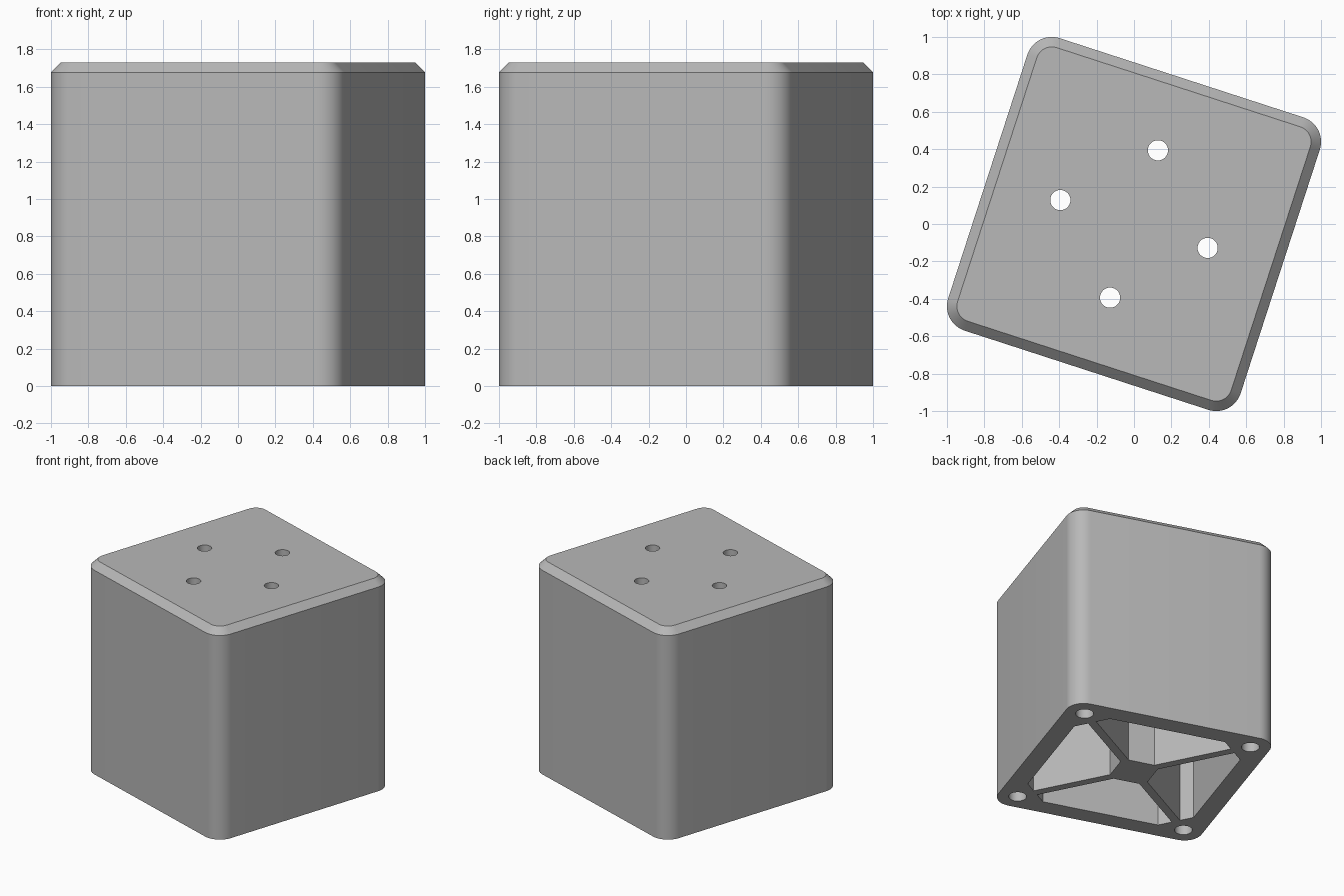
import bpy
import bmesh
from math import pi, cos, sin, radians

UNIT = 0.137            # corner radius, used as the module for all sizes
HEIGHT = 1.73
CHAMFER = 0.053
PLATE = 0.137           # thickness of the top plate
TURN = radians(-18)

cube = bpy.data.objects.get("Cube")
if cube:
    bpy.data.objects.remove(cube, do_unlink=True)

grey = bpy.data.materials.new("light grey")
grey.use_nodes = True
colour = (0.48, 0.48, 0.48, 1)
grey.diffuse_color = colour
grey.node_tree.nodes["Principled BSDF"].inputs["Base Color"].default_value = colour


def rounded_square(centre, radius, steps=12):
    """Outline of a square with rounded corners."""
    points = []
    for corner in range(4):
        mid = pi / 4 + corner * pi / 2
        cx, cy = centre * 2 ** 0.5 * cos(mid), centre * 2 ** 0.5 * sin(mid)
        for i in range(steps + 1):
            a = corner * pi / 2 + i / steps * pi / 2
            points.append((cx + radius * cos(a), cy + radius * sin(a)))
    return points


def circle(x, y, radius, steps=40):
    return [(x + radius * cos(2 * pi * i / steps), y + radius * sin(2 * pi * i / steps))
            for i in range(steps)]


def turned(points, quarter):
    c, s = cos(quarter * pi / 2), sin(quarter * pi / 2)
    return [(x * c - y * s, x * s + y * c) for x, y in points]


def loft(bm, rings):
    """Closed solid through (outline, height) rings, listed bottom to top."""
    loops = [[bm.verts.new((x, y, z)) for x, y in pts] for pts, z in rings]
    bm.faces.new(loops[0][::-1])
    bm.faces.new(loops[-1])
    for low, high in zip(loops, loops[1:]):
        for i in range(len(low)):
            j = (i + 1) % len(low)
            bm.faces.new((low[i], low[j], high[j], high[i]))


def make_object(name, bm):
    bmesh.ops.recalc_face_normals(bm, faces=bm.faces)
    mesh = bpy.data.meshes.new(name)
    bm.to_mesh(mesh)
    bm.free()
    mesh.materials.append(grey)
    obj = bpy.data.objects.new(name, mesh)
    bpy.context.collection.objects.link(obj)
    return obj


def select_only(obj):
    bpy.ops.object.select_all(action="DESELECT")
    obj.select_set(True)
    bpy.context.view_layer.objects.active = obj


def cut(body, name, solids):
    """Subtract a set of separate prisms from the body."""
    bm = bmesh.new()
    for outline, bottom, top in solids:
        loft(bm, [(outline, bottom), (outline, top)])
    cutter = make_object(name, bm)
    cutter.hide_render = True
    mod = body.modifiers.new(name, "BOOLEAN")
    mod.operation = "DIFFERENCE"
    mod.solver = "EXACT"
    mod.object = cutter
    select_only(body)
    bpy.ops.object.modifier_apply(modifier=mod.name)
    bpy.data.objects.remove(cutter, do_unlink=True)


# Outer block with rounded corners and a chamfered top rim
bm = bmesh.new()
side = rounded_square(5 * UNIT, UNIT)
loft(bm, [(side, 0), (side, HEIGHT - CHAMFER),
          (rounded_square(5 * UNIT, UNIT - CHAMFER), HEIGHT)])
block = make_object("hollow_block", bm)

# Four deep pockets, leaving outer walls, diagonal ribs and a central post
RIB, NODE, WALL, CHOP = 0.34, 1.1, 4.9, 8.3
half = [(NODE - RIB, NODE), ((CHOP - RIB) / 2, (CHOP + RIB) / 2), (CHOP - WALL, WALL)]
pocket = [(x * UNIT, y * UNIT) for x, y in half + [(-x, y) for x, y in half[::-1]]]
cut(block, "pocket_cutter",
    [(turned(pocket, q), -0.1, HEIGHT - PLATE) for q in range(4)])

# Screw holes: through the top plate, and blind in the bottom corners
cut(block, "top_hole_cutter",
    [(turned(circle(0, 0.414, 0.054), q), HEIGHT - 2 * PLATE, HEIGHT + 0.1) for q in range(4)])
corner = 4.9 * UNIT
cut(block, "corner_hole_cutter",
    [(turned(circle(corner, corner, 0.067), q), -0.1, 0.55) for q in range(4)])

# Turn the block about its upright axis and smooth the rounded corners
block.rotation_euler.z = TURN
select_only(block)
bpy.ops.object.transform_apply(location=False, rotation=True, scale=False)
bpy.ops.object.shade_smooth_by_angle(angle=radians(30))
